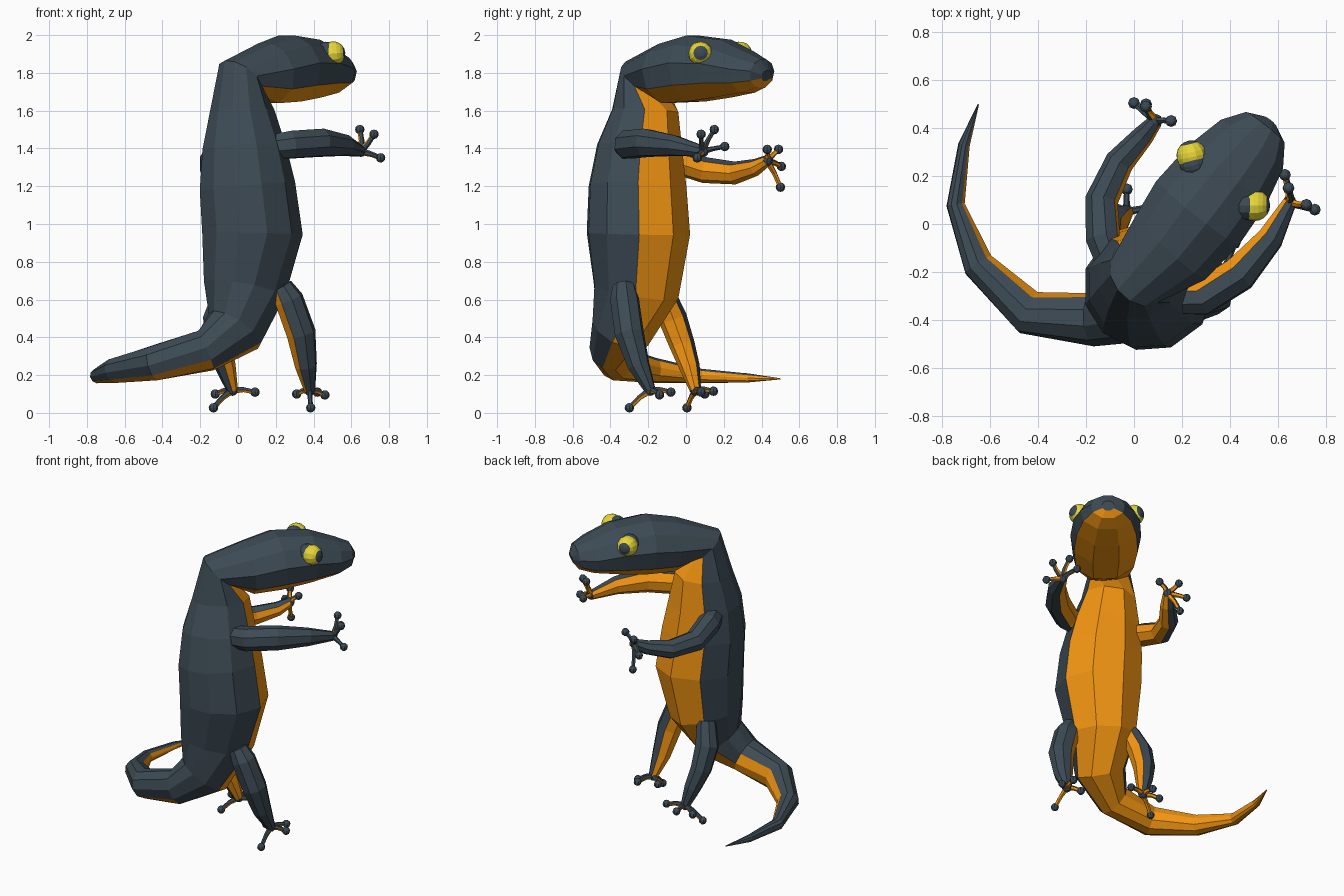
import bpy, bmesh
from math import sin, cos, pi
from mathutils import Vector as V

if "Cube" in bpy.data.objects:
    bpy.data.objects.remove(bpy.data.objects["Cube"])

D = V((.62, .785, 0))      # facing direction
L = V((.785, -.62, 0))     # sideways direction
BASE = V((.141, -.112, 0))


def material(name, rgb):
    m = bpy.data.materials.new(name)
    m.diffuse_color = (*rgb, 1)
    m.use_nodes = True
    m.node_tree.nodes["Principled BSDF"].inputs["Base Color"].default_value = m.diffuse_color
    return m


DARK = material("slate", (.047, .07, .09))
ORANGE = material("orange", (.89, .30, .006))
YELLOW = material("yellow", (.80, .68, .04))


def make(name, bm, mats):
    bmesh.ops.recalc_face_normals(bm, faces=bm.faces[:])
    me = bpy.data.meshes.new(name)
    bm.to_mesh(me)
    bm.free()
    for m in mats:
        me.materials.append(m)
    ob = bpy.data.objects.new(name, me)
    bpy.context.collection.objects.link(ob)
    return ob


# Tube through rings (centre, half width, half depth, belly direction); belly faces orange.
# The first `tail` segments have a wider belly; `warp` spreads the belly faces elsewhere.
def tube(name, rings, n=8, tail=0, warp=0):
    bm = bmesh.new()
    loops = []
    kd = 1 / cos(pi / n)
    kw = 1 / max(sin((j + .5) * 2 * pi / n) for j in range(n))
    for i, (c, rw, rd, hint) in enumerate(rings):
        a, b = rings[max(i - 1, 0)][0], rings[min(i + 1, len(rings) - 1)][0]
        t = (b - a).normalized()
        down = (hint - t * hint.dot(t)).normalized()
        side = t.cross(down)
        loop = []
        for j in range(n):
            u = (j + .5) * 2 * pi / n
            if i > tail:
                u += warp * sin(u)
            loop.append(bm.verts.new(c + down * (cos(u) * rd * kd) + side * (sin(u) * rw * kw)))
        loops.append(loop)
    for i, (p, q) in enumerate(zip(loops, loops[1:])):
        for j in range(n):
            f = bm.faces.new((p[j - 1], p[j], q[j], q[j - 1]))
            f.material_index = int(min(j, n - j) <= (2 if i < tail else 1))
    bm.faces.new(loops[0])
    bm.faces.new(loops[-1])
    return make(name, bm, [DARK, ORANGE])


def ball(name, c, r, axis=V((0, 0, 1)), mats=(DARK,), seg=8, rows=6, pupil=None):
    bm = bmesh.new()
    bmesh.ops.create_uvsphere(bm, u_segments=seg, v_segments=rows, radius=r)
    if pupil:
        for f in bm.faces:
            f.material_index = int(f.calc_center_median().z > r * pupil)
    rot = V((0, 0, 1)).rotation_difference(axis).to_matrix()
    for v in bm.verts:
        v.co = rot @ v.co + c
    return make(name, bm, mats)


# Body: tail tip, tail, torso, neck, head
tail = [
    ((-.65, .50, .18), .003, (.5, -.1, -.7)),
    ((-.71, .33, .185), .024, (.5, -.1, -.7)),
    ((-.745, .08, .195), .038, (.6, 0, -.6)),
    ((-.65, -.17, .225), .066, (.5, .45, -.6)),
    ((-.44, -.37, .265), .093, (.2, .7, -.7)),
    ((-.17, -.40, .33), .11, (.3, .5, -.8)),
    ((-.015, -.34, .44), .16, (.5, .6, -.5)),
]
rings = [(V(c), r, r, V(h)) for c, r, h in tail]
trunk = [  # forward, sideways, height, half width, half depth, belly pitch, belly turn
    (-.19, .01, .65, .215, .225, 0, -.15), (-.155, .033, .95, .27, .265, 0, -.2),
    (-.175, .015, 1.2, .258, .25, 0, -.2), (-.175, -.005, 1.4, .225, .22, 0, -.2),
    (-.158, -.03, 1.6, .17, .172, .1, -.15), (-.17, -.03, 1.78, .135, .12, .8, 0),
    (.02, 0, 1.795, .2, .158, 4, 0), (.2, 0, 1.82, .222, .175, 9, 0),
    (.4, 0, 1.82, .208, .153, 9, 0), (.565, 0, 1.80, .168, .108, 9, 0),
    (.655, 0, 1.795, .105, .075, 9, 0), (.685, 0, 1.785, .04, .03, 9, 0),
]
for s, t, z, w, h, p, turn in trunk:
    rings.append((BASE + D * s + L * t + V((0, 0, z)), w, h, D + L * turn - V((0, 0, p))))
tube("body", rings, n=10, tail=5, warp=.18)

# Eyes with lids, and nostrils
for sgn in (-1, 1):
    c = BASE + D * .373 + L * (sgn * .167) + V((0, 0, 1.902))
    axis = (L * sgn + D * .8 + V((0, 0, .1))).normalized()
    ball("eye", c, .065, axis, (YELLOW, DARK), 12, 10, .72)
    ball("eyelid", c - axis * .035 + V((0, 0, .006)), .06, axis, (DARK,), 12, 10)
    ball("nostril", BASE + D * .645 + L * (sgn * .05) + V((0, 0, 1.858)), .01, mats=(ORANGE,))

# Limbs: path with radii, inner side, digit tips
limbs = {
    "right_arm": ([(.19, -.31, 1.41, .065), (.28, -.31, 1.42, .072), (.44, -.21, 1.43, .072),
                   (.57, -.06, 1.415, .053), (.65, .09, 1.385, .028)], (-.8, .5, -.1),
                  [(.645, .15, 1.5), (.72, .08, 1.475), (.755, .06, 1.35), (.63, .205, 1.41)]),
    "left_arm": ([(-.08, -.2, 1.36, .06), (-.13, -.06, 1.34, .068), (-.135, .1, 1.285, .064),
                  (-.06, .26, 1.27, .056), (.04, .37, 1.3, .042), (.09, .43, 1.335, .028)],
                 (.8, -.4, -.4),
                 [(.155, .43, 1.395), (.05, .49, 1.395), (0, .505, 1.305), (.05, .50, 1.195)]),
    "right_leg": ([(.23, -.33, .67, .055), (.27, -.325, .6, .072), (.335, -.3, .42, .073),
                   (.36, -.25, .25, .055), (.38, -.19, .12, .028)], (-1, .15, 0),
                  [(.385, -.30, .027), (.31, -.14, .1), (.42, -.08, .11), (.46, -.14, .095)]),
    "left_leg": ([(-.07, -.12, .64, .055), (-.11, -.07, .5, .07), (-.1, -.02, .36, .062),
                  (-.065, .02, .24, .05), (-.03, .05, .12, .028)], (1, -.4, 0),
                 [(-.13, .005, .027), (-.12, .1, .1), (-.03, .145, .115), (.09, .08, .11)]),
}
for name, (path, inner, tips) in limbs.items():
    inner = V(inner)
    tube(name, [(V(p[:3]), p[3], p[3], inner) for p in path])
    wrist = V(path[-1][:3])
    under = inner if "arm" in name else V((.1, .1, -1))
    ball(name + "_palm", wrist, .03)
    for tip in map(V, tips):
        mid = wrist.lerp(tip, .5) - under.normalized() * .008
        tube(name + "_digit", [(wrist, .018, .018, under), (mid, .013, .013, under),
                               (tip, .012, .012, under)], n=6)
        ball(name + "_digit_tip", tip, .025)
